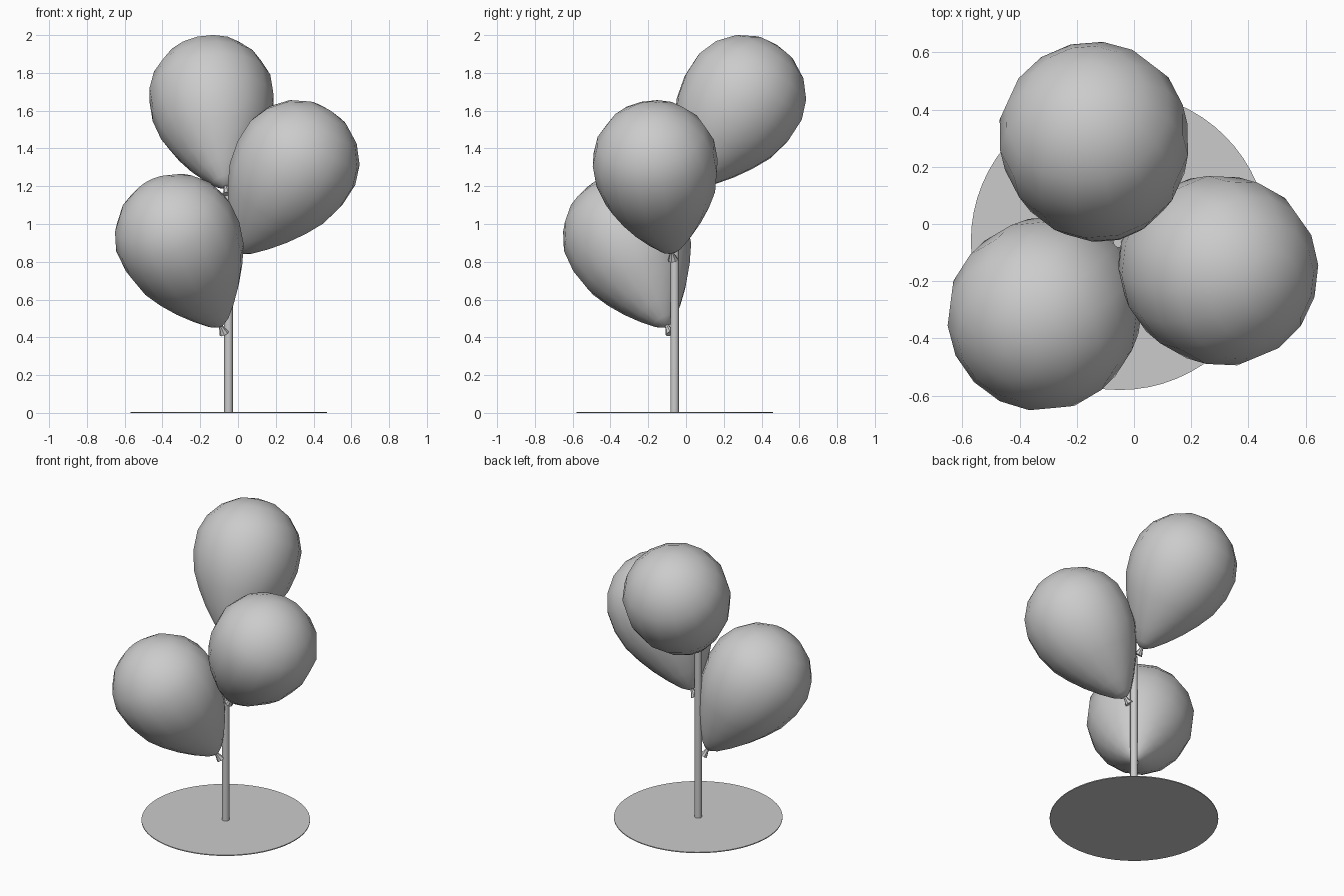
import bpy, bmesh
from math import sin, cos, radians
from mathutils import Matrix, Vector

if "Cube" in bpy.data.objects:
    bpy.data.objects.remove(bpy.data.objects["Cube"])

PX, PY = -0.05, -0.06      # pole position
TILT = radians(33.7)


def cylinder(name, radius, z0, z1, sides):
    bpy.ops.mesh.primitive_cylinder_add(vertices=sides, radius=radius, depth=z1 - z0,
                                        location=(PX, PY, (z0 + z1) / 2))
    ob = bpy.context.object
    ob.name = name
    bpy.ops.object.shade_smooth_by_angle(angle=radians(40))


def lathe(name, profile, sides, matrix, angle, cap=False):
    """Revolve (radius, height) points about local z; zero radius makes a pole."""
    bm = bmesh.new()
    rings = []
    for r, z in profile:
        if r == 0:
            rings.append([bm.verts.new((0, 0, z))] * sides)
        else:
            rings.append([bm.verts.new((r * cos(radians(360 * i / sides)),
                                        r * sin(radians(360 * i / sides)), z))
                          for i in range(sides)])
    for a, b in zip(rings, rings[1:]):
        for i in range(sides):
            j = (i + 1) % sides
            loop = list(dict.fromkeys((a[i], a[j], b[j], b[i])))
            bm.faces.new(loop)
    bmesh.ops.recalc_face_normals(bm, faces=bm.faces)
    me = bpy.data.meshes.new(name)
    bm.to_mesh(me)
    bm.free()
    ob = bpy.data.objects.new(name, me)
    bpy.context.collection.objects.link(ob)
    ob.matrix_world = matrix
    bpy.ops.object.select_all(action='DESELECT')
    ob.select_set(True)
    bpy.context.view_layer.objects.active = ob
    bpy.ops.object.shade_smooth_by_angle(angle=radians(angle))


# Stand
cylinder("base_disc", 0.52, 0, 0.006, 64)
cylinder("pole", 0.023, 0.006, 1.15, 16)

# Teardrop profile: tapered neck, then a round crown
C, R = 0.566, 0.335
body = [(0, 0), (0.022, 0.002), (0.062, 0.03), (0.125, 0.1), (0.19, 0.185),
        (0.25, 0.28), (0.3, 0.38)]
body += [(R * cos(radians(a)), C + R * sin(radians(a))) for a in (-11, 11, 30, 50, 70)]
body += [(0, C + R)]
# Flared knot below the neck
knot = [(0, 0.008), (0.011, 0), (0.015, -0.02), (0.027, -0.05), (0, -0.04)]

# Three balloons spaced round the pole, each leaning outward
for label, azimuth, z in (("top", 104, 1.197), ("middle", -16, 0.852), ("low", 224, 0.462)):
    az = radians(azimuth)
    m = (Matrix.Translation(Vector((PX + 0.06 * cos(az), PY + 0.06 * sin(az), z)))
         @ Matrix.Rotation(az, 4, 'Z') @ Matrix.Rotation(TILT, 4, 'Y'))
    lathe(label + "_balloon", body, 16, m, 80)
    lathe(label + "_balloon_knot", knot, 8, m, 30)
